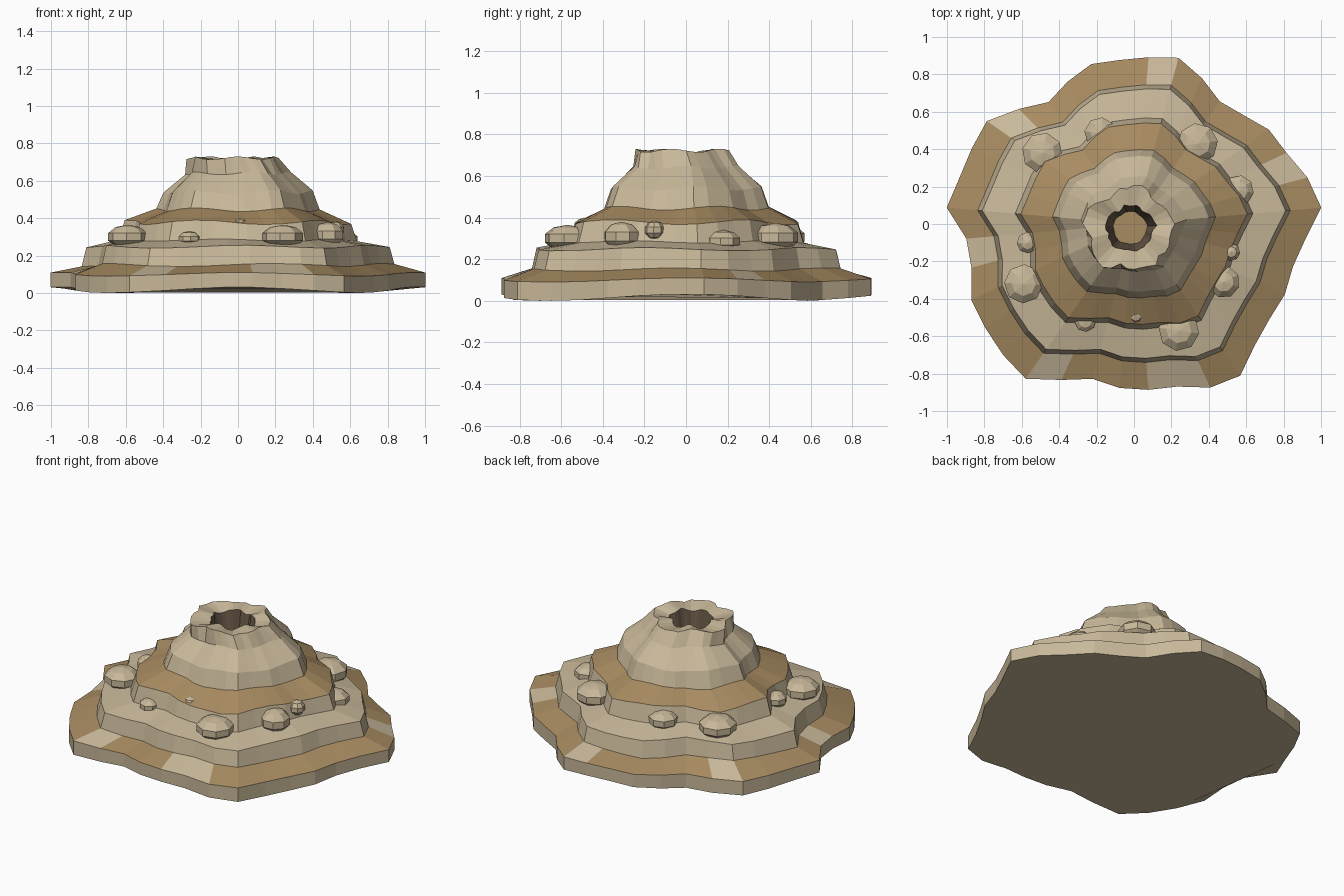
import bpy, bmesh, random
from math import cos, sin, pi, radians

if "Cube" in bpy.data.objects:
    bpy.data.objects.remove(bpy.data.objects["Cube"])

random.seed(4)


def material(name, rgb):
    m = bpy.data.materials.new(name)
    m.diffuse_color = (*rgb, 1)
    m.use_nodes = True
    m.node_tree.nodes["Principled BSDF"].inputs["Base Color"].default_value = m.diffuse_color
    return m


stone = material("pale_stone", (0.58, 0.48, 0.32))
earth = material("brown_earth", (0.39, 0.26, 0.12))
dark = material("crater_wall", (0.14, 0.10, 0.065))

# Wavy outline radius, one value every 10 degrees starting at 5 degrees
OUTLINE = [1.005, .96, .90, .88, .825, .80, .86, .92, .895, .88, .885, .84,
           .796, .87, .96, .957, .965, 1.005, .90, .90, .96, .97, .99, 1.01,
           .92, .857, .88, .89, .90, .965, .99, .915, .885, .89, .88, .92]
N = len(OUTLINE)
MEAN = sum(OUTLINE) / N

# Rings of the mound: mean radius, waviness, height, height variation, material of band above
RINGS = [
    (MEAN, 1.0, 0.016, 0.016, 0),         # base edge
    (MEAN, 1.0, 0.100, 0.010, 1),         # lower rim, brown tread above
    (MEAN * .835, 1.0, 0.150, 0.008, 0),  # second terrace wall
    (MEAN * .81, 1.0, 0.248, 0.008, 0),
    (MEAN * .635, 1.0, 0.283, 0.006, 0),  # third terrace wall
    (MEAN * .605, 1.0, 0.378, 0.012, 1),  # brown tread above
    (0.405, 0.8, 0.445, 0.010, 0),        # cone
    (0.370, 0.8, 0.540, 0.010, 0),
    (0.260, 0.9, 0.640, 0.008, 0),        # vent collar
    (0.225, 1.0, 0.722, 0.008, 0),
    (0.125, 0.9, 0.708, 0.012, 2),        # crater lip
    (0.088, 0.5, 0.500, 0.000, 1),        # crater floor edge
]
PATCHES = {1, 7, 13, 18, 23, 27, 28}      # pale patches on the lowest tread

bm = bmesh.new()
loops = []
for i, (rad, wav, z, dz, _) in enumerate(RINGS):
    loop = []
    for k in range(N):
        a = radians(5 + 10 * k)
        r = rad * (1 + wav * (OUTLINE[k] / MEAN - 1))
        if i in (9, 10):
            r *= random.uniform(.93, 1.06)
        h = z + dz * (cos(4 * a) if i < 2 else sin(5 * a + i))
        c = -0.02 if i > 8 else 0
        loop.append(bm.verts.new((c + r * cos(a), c + r * sin(a), h)))
    loops.append(loop)
for i in range(len(loops) - 1):
    for k in range(N):
        j = (k + 1) % N
        f = bm.faces.new((loops[i][k], loops[i][j], loops[i + 1][j], loops[i + 1][k]))
        f.material_index = 0 if i == 1 and k in PATCHES else RINGS[i][4]
bm.faces.new(loops[0][::-1])
bm.faces.new(loops[-1]).material_index = 1
mesh = bpy.data.meshes.new("terraced_mound")
bm.to_mesh(mesh)
bm.free()
for m in (stone, earth, dark):
    mesh.materials.append(m)
bpy.context.collection.objects.link(bpy.data.objects.new("terraced_mound", mesh))


# Faceted boulders resting on the second terrace: x, y, centre z, radius, half height
def boulder(name, x, y, z, r, h):
    bpy.ops.mesh.primitive_uv_sphere_add(segments=8, ring_count=5, radius=1, location=(x, y, z),
                                         rotation=(0, 0, random.uniform(0, pi)))
    ob = bpy.context.object
    ob.name = name
    ob.scale = (r, r, h)
    ob.data.materials.append(stone)


BOULDERS = [
    (-.49, .38, .305, .115, .065), (-.18, .485, .305, .09, .06),
    (.34, .43, .305, .115, .07), (.56, .18, .285, .085, .055),
    (.48, -.31, .31, .09, .07), (.24, -.57, .30, .115, .065),
    (-.59, -.32, .30, .11, .065), (.01, -.49, .345, .05, .055),
    (-.57, -.10, .31, .06, .05), (-.26, -.52, .29, .06, .04),
    (.52, -.15, .34, .05, .045),
]
for n, b in enumerate(BOULDERS):
    boulder(f"boulder_{n + 1}", *b)
